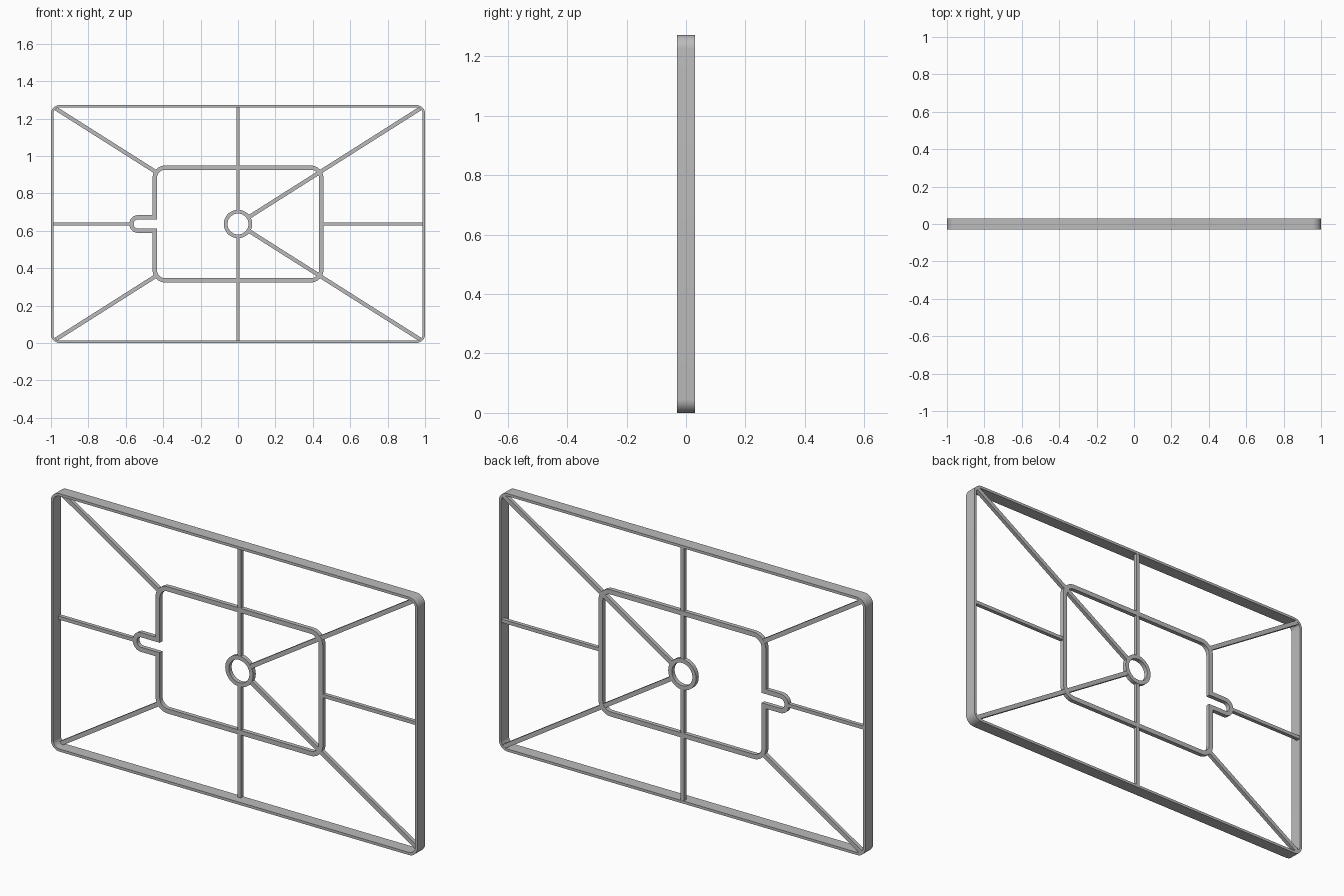
import bpy, bmesh, math
from mathutils import Vector

if "Cube" in bpy.data.objects:
    bpy.data.objects.remove(bpy.data.objects["Cube"], do_unlink=True)

MID = 0.636                 # height of the centre
FRONT, BACK = -0.03, 0.03
RIB_FRONT = 0.009           # ribs are shallow and sit at the back

grey = bpy.data.materials.new("grey plastic")
grey.use_nodes = True
colour = (0.5, 0.5, 0.5, 1)
grey.diffuse_color = colour
grey.node_tree.nodes["Principled BSDF"].inputs["Base Color"].default_value = colour


def finish(name, bm):
    bmesh.ops.recalc_face_normals(bm, faces=bm.faces)
    mesh = bpy.data.meshes.new(name)
    bm.to_mesh(mesh)
    bm.free()
    mesh.materials.append(grey)
    obj = bpy.data.objects.new(name, mesh)
    bpy.context.collection.objects.link(obj)
    bpy.ops.object.select_all(action='DESELECT')
    obj.select_set(True)
    bpy.context.view_layer.objects.active = obj
    bpy.ops.object.shade_smooth_by_angle(angle=math.radians(30))
    return obj


def rounded(corners, steps=10):
    """Closed path through (x, z, radius) corners, each rounded by its radius."""
    path = []
    for i, (x, z, r) in enumerate(corners):
        p = Vector((x, z))
        a = (Vector(corners[i - 1][:2]) - p).normalized()
        b = (Vector(corners[(i + 1) % len(corners)][:2]) - p).normalized()
        if r == 0:
            path.append(p)
            continue
        centre = p + (a + b) * r
        for k in range(steps + 1):
            t = k / steps * math.pi / 2
            path.append(centre - b * r * math.cos(t) - a * r * math.sin(t))
    return path


def band(name, path, width, y0, y1):
    """Closed wall of even width along a path, from depth y0 to y1."""
    bm = bmesh.new()
    rings = []
    n = len(path)
    for i, p in enumerate(path):
        d0 = (p - path[i - 1]).normalized()
        d1 = (path[(i + 1) % n] - p).normalized()
        n0, n1 = Vector((d0.y, -d0.x)), Vector((d1.y, -d1.x))
        mitre = (n0 + n1) / (1 + n0.dot(n1)) * width / 2
        outer, inner = p + mitre, p - mitre
        rings.append([bm.verts.new((q.x, y, q.y + MID)) for q, y in
                      ((outer, y0), (outer, y1), (inner, y1), (inner, y0))])
    for i in range(n):
        a, b = rings[i], rings[(i + 1) % n]
        for k in range(4):
            m = (k + 1) % 4
            bm.faces.new((a[k], b[k], b[m], a[m]))
    return finish(name, bm)


def rib(name, start, end, width):
    """Straight bar between two (x, z) points."""
    s, e = Vector(start), Vector(end)
    d = (e - s).normalized()
    side = Vector((-d.y, d.x)) * width / 2
    bm = bmesh.new()
    base = [bm.verts.new((q.x, RIB_FRONT + 0.001, q.y + MID))
            for q in (s + side, s - side, e - side, e + side)]
    face = bm.faces.new(base)
    out = bmesh.ops.extrude_face_region(bm, geom=[face])
    top = [v for v in out["geom"] if isinstance(v, bmesh.types.BMVert)]
    bmesh.ops.translate(bm, verts=top, vec=(0, BACK - RIB_FRONT - 0.002, 0))
    return finish(name, bm)


# Outer frame: deep, thin wall
W, H = 0.9935, 0.6295
band("outer_frame", rounded([(-W, -H, 0.04), (W, -H, 0.04),
                             (W, H, 0.04), (-W, H, 0.04)]), 0.013, FRONT, BACK)

# Inner frame with a round-ended slot on one side
w, h, slot, tip = 0.445, 0.301, 0.036, -0.569
band("inner_frame", rounded([(-w, -h, 0.055), (w, -h, 0.055), (w, h, 0.055),
                             (-w, h, 0.055), (-w, slot, 0), (tip, slot, 0.034),
                             (tip, -slot, 0.034), (-w, -slot, 0)]),
     0.023, RIB_FRONT, BACK)

# Centre ring
R = 0.066
circle = [Vector((math.cos(t), math.sin(t))) * R
          for t in (k * math.tau / 48 for k in range(48))]
band("centre_ring", circle, 0.02, RIB_FRONT, BACK)

# Straight ribs
rib("left_rib", (w, 0), (W, 0), 0.017)
rib("right_rib", (tip, 0), (-W, 0), 0.017)
corner = Vector((W - 0.014, H - 0.009))
for sign, place in ((1, "upper"), (-1, "lower")):
    rib(place + "_rib", (0, sign * R), (0, sign * H), 0.017)
    # Diagonals: full length on one side, outside the inner frame on the other
    end = Vector((corner.x, sign * corner.y))
    rib(place + "_left_diagonal", end.normalized() * R, end, 0.021)
    end = Vector((-corner.x, sign * corner.y))
    rib(place + "_right_diagonal", end * (0.435 / corner.x), end, 0.021)
